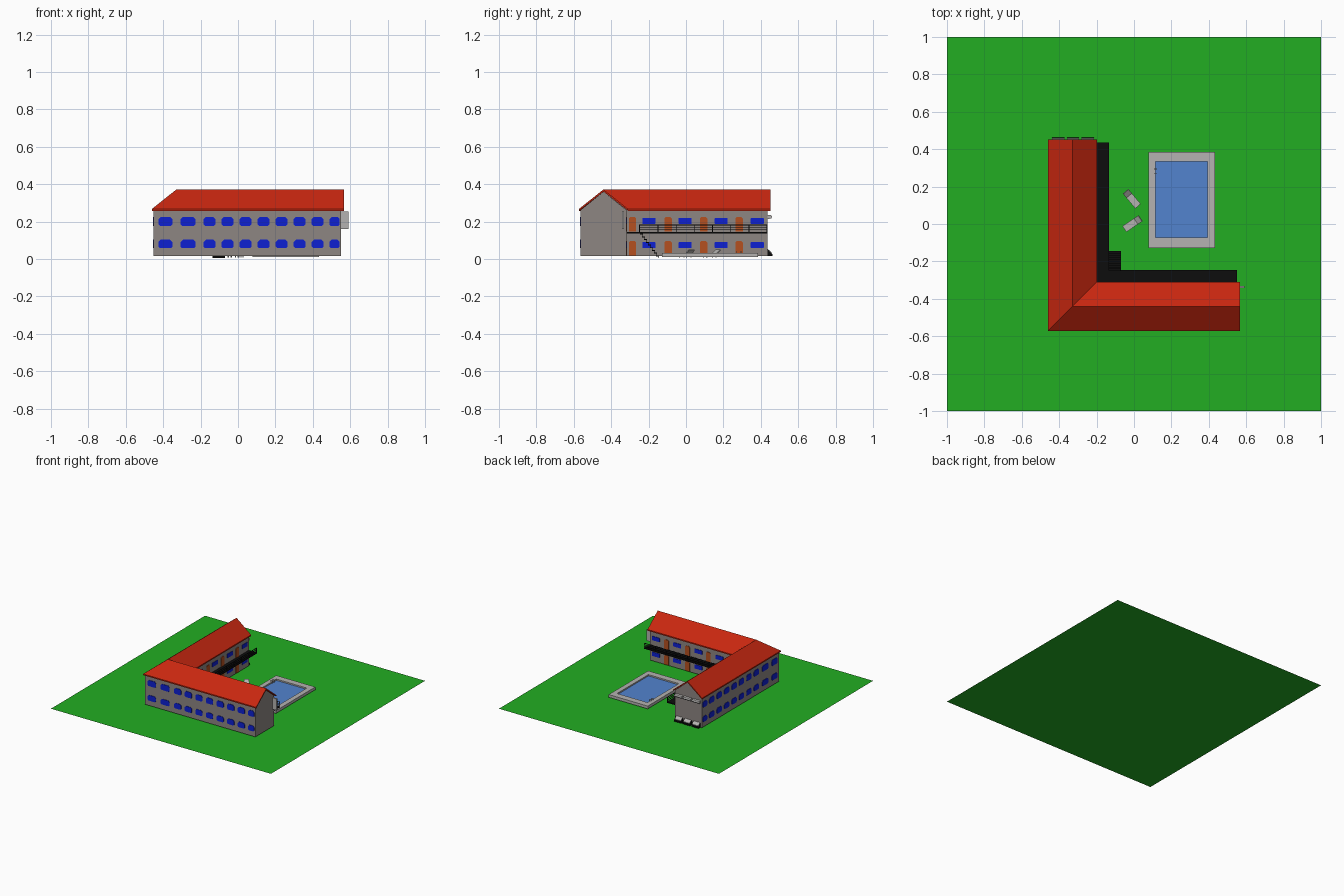
import bpy, bmesh, math
from mathutils import Vector, Matrix

if "Cube" in bpy.data.objects:
    bpy.data.objects.remove(bpy.data.objects["Cube"])


def material(name, r, g, b):
    m = bpy.data.materials.new(name)
    m.diffuse_color = (r, g, b, 1)
    m.use_nodes = True
    m.node_tree.nodes["Principled BSDF"].inputs["Base Color"].default_value = m.diffuse_color
    return m


GRASS = material("grass green", 0.016, 0.42, 0.016)
ROOF = material("roof red", 0.58, 0.02, 0.005)
WALL = material("wall grey", 0.27, 0.24, 0.225)
GLASS = material("window blue", 0.004, 0.014, 0.65)
DOOR = material("door brown", 0.46, 0.08, 0.014)
BLACK = material("black", 0.004, 0.004, 0.004)
STONE = material("light grey", 0.46, 0.45, 0.44)
WATER = material("water blue", 0.085, 0.23, 0.62)

RX, RY = -0.329, -0.441      # ridge lines of the two wings
HALF = 0.122                 # half wing width
N_END, E_END = 0.437, 0.552  # wing ends
FLOOR = 0.016


def finish(bm, name, mat):
    bmesh.ops.recalc_face_normals(bm, faces=bm.faces)
    me = bpy.data.meshes.new(name)
    bm.to_mesh(me)
    bm.free()
    me.materials.append(mat)
    ob = bpy.data.objects.new(name, me)
    bpy.context.collection.objects.link(ob)
    return ob


def add_box(bm, x0, x1, y0, y1, z0, z1, matrix=Matrix()):
    size = Matrix.Diagonal((x1 - x0, y1 - y0, z1 - z0, 1))
    pos = Matrix.Translation(((x0 + x1) / 2, (y0 + y1) / 2, (z0 + z1) / 2))
    bmesh.ops.create_cube(bm, size=1, matrix=matrix @ pos @ size)


def boxes(name, mat, items):
    bm = bmesh.new()
    for it in items:
        add_box(bm, *it)
    return finish(bm, name, mat)


def sweep(bm, profile, n_end, e_end):
    """Sweep a closed (offset, z) profile round the L; offset > 0 is outward."""
    rings = [[bm.verts.new((RX - d, n_end, z)) for d, z in profile],
             [bm.verts.new((RX - d, RY - d, z)) for d, z in profile],
             [bm.verts.new((e_end, RY - d, z)) for d, z in profile]]
    n = len(profile)
    for a, b in zip(rings, rings[1:]):
        for i in range(n):
            j = (i + 1) % n
            bm.faces.new((a[i], a[j], b[j], b[i]))
    bm.faces.new(rings[0])
    bm.faces.new(rings[2])


def prism(bm, points, offset):
    """Extrude a flat outline by the offset vector."""
    a = [bm.verts.new(p) for p in points]
    b = [bm.verts.new(Vector(p) + Vector(offset)) for p in points]
    bm.faces.new(a)
    bm.faces.new(b)
    for i in range(len(a)):
        j = (i + 1) % len(a)
        bm.faces.new((a[i], a[j], b[j], b[i]))


def plate(bm, axis, plane, out, u, w, z0, z1, top, bottom):
    """Chamfered thin plate on a wall whose normal lies on the axis."""
    h = w / 2
    outline = [(u - h, z0 + bottom), (u - h + bottom, z0), (u + h - bottom, z0), (u + h, z0 + bottom),
               (u + h, z1 - top), (u + h - top, z1), (u - h + top, z1), (u - h, z1 - top)]
    if not bottom:
        outline = [outline[0], outline[2]] + outline[4:]
    if axis == "x":
        prism(bm, [(plane - out * .003, p, z) for p, z in outline], (out * .007, 0, 0))
    else:
        prism(bm, [(p, plane - out * .003, z) for p, z in outline], (0, out * .007, 0))


# Lawn
bm = bmesh.new()
bmesh.ops.create_grid(bm, x_segments=1, y_segments=1, size=1)
finish(bm, "lawn", GRASS)

# L-shaped walls with gable ends
bm = bmesh.new()
sweep(bm, [(HALF, FLOOR), (HALF, 0.262), (0, 0.36), (-HALF, 0.262), (-HALF, FLOOR)], N_END, E_END)
finish(bm, "walls", WALL)

# Pitched roof shell
bm = bmesh.new()
sweep(bm, [(0.132, 0.267), (0, 0.372), (-0.132, 0.267),
           (-0.132, 0.257), (0, 0.36), (0.132, 0.257)], N_END + 0.014, E_END + 0.014)
finish(bm, "roof", ROOF)

# Outer windows: the same row along the front and the west side
outer = [(-0.388, 0.075), (-0.267, 0.08)] + [(-0.152 + 0.0963 * i, 0.064) for i in range(7)] + [(0.516, 0.055)]
bm = bmesh.new()
for u, w in outer:
    for z0, z1 in ((0.058, 0.103), (0.177, 0.225)):
        plate(bm, "y", RY - HALF, -1, u, w, z0, z1, 0.012, 0.008)
        plate(bm, "x", RX - HALF, -1, u - 0.115, w, z0, z1, 0.012, 0.008)
finish(bm, "outer_windows", GLASS)

# Courtyard doors and windows on both inner walls
glass, doors = bmesh.new(), bmesh.new()
for i in range(4):
    yd, yw = -0.286 + 0.19 * i, -0.198 + 0.193 * i
    for z in (FLOOR + 0.002, 0.146):
        plate(doors, "x", RX + HALF, 1, yd, 0.04, z, z + 0.078, 0.008, 0)
        plate(doors, "y", RY + HALF, 1, yd + 0.115, 0.04, z, z + 0.078, 0.008, 0)
    for z in (0.058, 0.187):
        plate(glass, "x", RX + HALF, 1, yw, 0.07, z, z + 0.033, 0.003, 0.003)
        plate(glass, "y", RY + HALF, 1, yw + 0.115, 0.07, z, z + 0.033, 0.003, 0.003)
finish(glass, "courtyard_windows", GLASS)
finish(doors, "courtyard_doors", DOOR)

# Balcony floor, rails and posts
bm = bmesh.new()
sweep(bm, [(-0.12, 0.137), (-0.12, 0.145), (-0.196, 0.145), (-0.196, 0.137)], N_END, E_END)
finish(bm, "balcony_floor", BLACK)
bm = bmesh.new()
for z in (0.154, 0.167, 0.18):
    sweep(bm, [(-0.192, z), (-0.192, z + 0.004), (-0.196, z + 0.004), (-0.196, z)], N_END, E_END)
for i in range(8):
    x, y = -0.132 + 0.0972 * i, -0.247 + 0.0972 * i
    add_box(bm, x - .002, x + .002, RY + .192, RY + .196, 0.14, 0.184)
    add_box(bm, RX + .192, RX + .196, y - .002, y + .002, 0.14, 0.184)
finish(bm, "balcony_railing", BLACK)

# Stairs from the balcony corner down to the courtyard
steps = 9
items = []
for i in range(steps):
    y, z = -0.245 + i * 0.0105, 0.135 - i * 0.0145
    items.append((-0.135, -0.07, y, y + 0.016, z - 0.005, z))
    items.append((-0.135, -0.07, y + 0.0105, y + 0.0135, z - 0.0145, z))
items.append((-0.074, -0.07, -0.252, -0.248, 0.137, 0.184))
items.append((-0.135, -0.07, -0.255, -0.235, 0.137, 0.145))
boxes("stairs", BLACK, items)

# Pool rim, water and ladder
x0, x1, y0, y1 = 0.078, 0.433, -0.127, 0.385
a, b, c, d = 0.116, 0.393, -0.073, 0.333
boxes("pool_rim", STONE, [(x0, a, y0, y1, .01, .033), (b, x1, y0, y1, .01, .033),
                          (a, b, y0, c, .01, .033), (a, b, d, y1, .01, .033)])
boxes("pool_water", WATER, [(a, b, c, d, 0.011, 0.022)])
boxes("pool_ladder", STONE, [(0.108, 0.123, y, y + .004, 0.02, 0.043) for y in (0.27, 0.292)])

# Two sun loungers with raised backs
for n, (cx, cy, ang) in enumerate(((-0.012, 0.135, 130), (-0.008, 0.002, 34))):
    m = Matrix.Translation((cx, cy, 0)) @ Matrix.Rotation(math.radians(ang), 4, "Z")
    bm = bmesh.new()
    add_box(bm, -0.052, 0.025, -0.019, 0.019, 0.026, 0.032, m)
    back = m @ Matrix.Translation((0.023, 0, 0.028)) @ Matrix.Rotation(math.radians(-35), 4, "Y")
    add_box(bm, 0, 0.034, -0.019, 0.019, -0.002, 0.004, back)
    for lx in (-0.045, 0.018):
        for ly in (-0.016, 0.013):
            add_box(bm, lx, lx + .004, ly, ly + .004, 0.008, 0.028, m)
    finish(bm, f"sun_lounger_{n + 1}", STONE)

# Blank hanging board on the east gable
boxes("hanging_board", STONE, [(E_END, 0.59, -0.343, -0.331, 0.16, 0.254)])

# North gable: three wall lamps above three sloping troughs
lamps, base, lids = bmesh.new(), bmesh.new(), bmesh.new()
for x in (-0.405, -0.326, -0.247):
    l, w = x - 0.033, 0.066
    prism(lamps, [(l, N_END, .214), (l, .455, .216), (l, .461, .225), (l, .455, .234), (l, N_END, .236)], (w, 0, 0))
    prism(base, [(l, N_END, FLOOR), (l, .463, FLOOR), (l, .463, .026), (l, N_END, .05)], (w, 0, 0))
    prism(lids, [(l + .006, N_END, .05), (l + .006, .458, .031), (l + .006, .458, .035), (l + .006, N_END, .054)],
          (w - .012, 0, 0))
finish(lamps, "wall_lamps", STONE)
finish(base, "trough_bases", BLACK)
finish(lids, "trough_lids", STONE)
